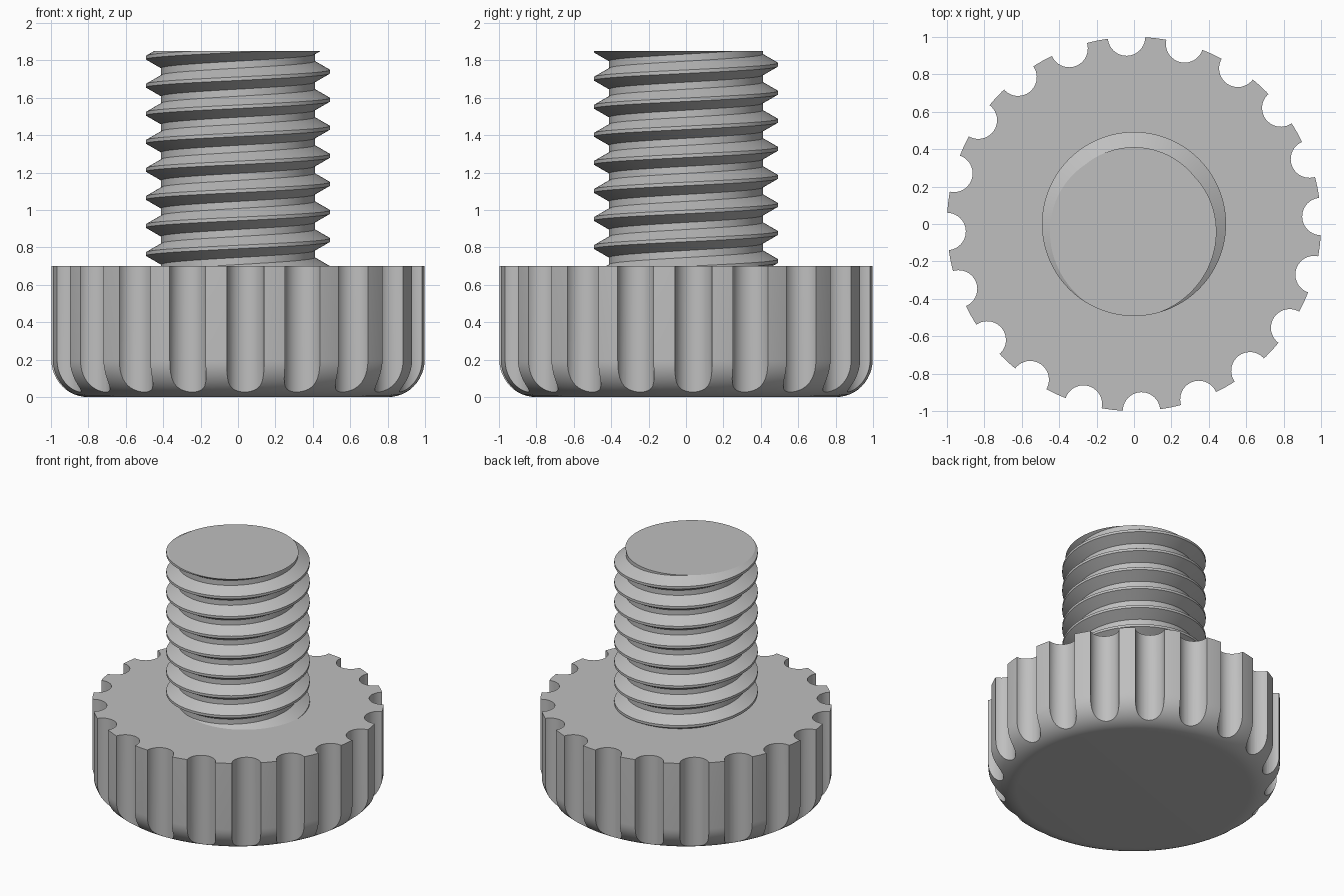
import bpy, bmesh
from math import pi, cos, sin, radians, tan

default = bpy.data.objects.get("Cube")
if default:
    bpy.data.objects.remove(default, do_unlink=True)

HEAD_H, HEAD_R, FILLET = 0.70, 1.0, 0.20
FLUTES, FLUTE_R, FLUTE_TURN = 20, 0.10, radians(2.3)
TOP, PITCH, CREST_R, ROOT_R = 1.85, 0.15, 0.492, 0.411

grey = bpy.data.materials.new("grey_metal")
grey.use_nodes = True
color = (0.52, 0.52, 0.52, 1)
grey.diffuse_color = color
grey.node_tree.nodes["Principled BSDF"].inputs["Base Color"].default_value = color


def make_object(name, bm):
    bmesh.ops.recalc_face_normals(bm, faces=bm.faces[:])
    mesh = bpy.data.meshes.new(name)
    bm.to_mesh(mesh)
    bm.free()
    mesh.materials.append(grey)
    obj = bpy.data.objects.new(name, mesh)
    bpy.context.collection.objects.link(obj)
    return obj


def activate(obj):
    bpy.ops.object.select_all(action="DESELECT")
    obj.select_set(True)
    bpy.context.view_layer.objects.active = obj


def prism(bm, ring, z0, z1):
    """Closed prism over a ring of (x, y) points."""
    low, high = ([bm.verts.new((x, y, z)) for x, y in ring] for z in (z0, z1))
    n = len(ring)
    for i in range(n):
        k = (i + 1) % n
        bm.faces.new((low[i], low[k], high[k], high[i]))
    bm.faces.new(low[::-1])
    bm.faces.new(high)


def lathe(profile, segments):
    """Closed solid of revolution from (radius, z) points."""
    bm = bmesh.new()
    rings = [[bm.verts.new((r * cos(2 * pi * j / segments),
                            r * sin(2 * pi * j / segments), z))
              for j in range(segments)] for r, z in profile]
    for a, b in zip(rings, rings[1:]):
        for j in range(segments):
            k = (j + 1) % segments
            bm.faces.new((a[j], a[k], b[k], b[j]))
    bm.faces.new(rings[0][::-1])
    bm.faces.new(rings[-1])
    return bm


# Knob head with a rounded lower rim
steps = 12
profile = [(HEAD_R - FILLET + FILLET * sin(pi / 2 * i / steps),
            FILLET - FILLET * cos(pi / 2 * i / steps)) for i in range(steps + 1)]
head = make_object("knob_head", lathe(profile + [(HEAD_R, HEAD_H)], 160))

# Grip flutes cut around the rim
bm = bmesh.new()
for f in range(FLUTES):
    a = FLUTE_TURN + 2 * pi * f / FLUTES
    ring = [(HEAD_R * cos(a) + FLUTE_R * cos(a + 2 * pi * i / 40),
             HEAD_R * sin(a) + FLUTE_R * sin(a + 2 * pi * i / 40)) for i in range(40)]
    prism(bm, ring, -0.1, HEAD_H + 0.1)
cutter = make_object("flute_cutter", bm)
cutter.hide_render = True
cut = head.modifiers.new("flutes", "BOOLEAN")
cut.operation, cut.solver, cut.object = "DIFFERENCE", "EXACT", cutter
activate(head)
bpy.ops.object.modifier_apply(modifier=cut.name)
bpy.data.objects.remove(cutter, do_unlink=True)
bpy.ops.object.shade_smooth_by_angle(angle=radians(30))

# Right-handed threaded shaft, swept as one helical skin
SEG, TURNS, START = 96, 11, 0.39
crest = PITCH / 16
flank = (CREST_R - ROOT_R) * tan(radians(30))
section = [(CREST_R, -crest), (CREST_R, crest),
           (ROOT_R, crest + flank), (ROOT_R, PITCH - crest - flank)]
rows = [(r, START + t * PITCH + z) for t in range(TURNS) for r, z in section]
bm = bmesh.new()
columns = [[bm.verts.new((r * cos(2 * pi * j / SEG), r * sin(2 * pi * j / SEG),
                          z + PITCH * j / SEG)) for r, z in rows] for j in range(SEG)]
for j in range(SEG):
    shift = len(section) if j == SEG - 1 else 0
    a, b = columns[j], columns[(j + 1) % SEG][shift:]
    for i in range(len(b) - 1):
        bm.faces.new((a[i], b[i], b[i + 1], a[i + 1]))

# Trim both ends flat and cap them
for z, direction in ((TOP, 1), (HEAD_H - 0.1, -1)):
    geom = bm.verts[:] + bm.edges[:] + bm.faces[:]
    result = bmesh.ops.bisect_plane(bm, geom=geom, plane_co=(0, 0, z),
                                    plane_no=(0, 0, direction), clear_outer=True)
    edges = [e for e in result["geom_cut"] if isinstance(e, bmesh.types.BMEdge)]
    bmesh.ops.edgeloop_fill(bm, edges=edges)
shaft = make_object("threaded_shaft", bm)
activate(shaft)
bpy.ops.object.shade_smooth_by_angle(angle=radians(30))
